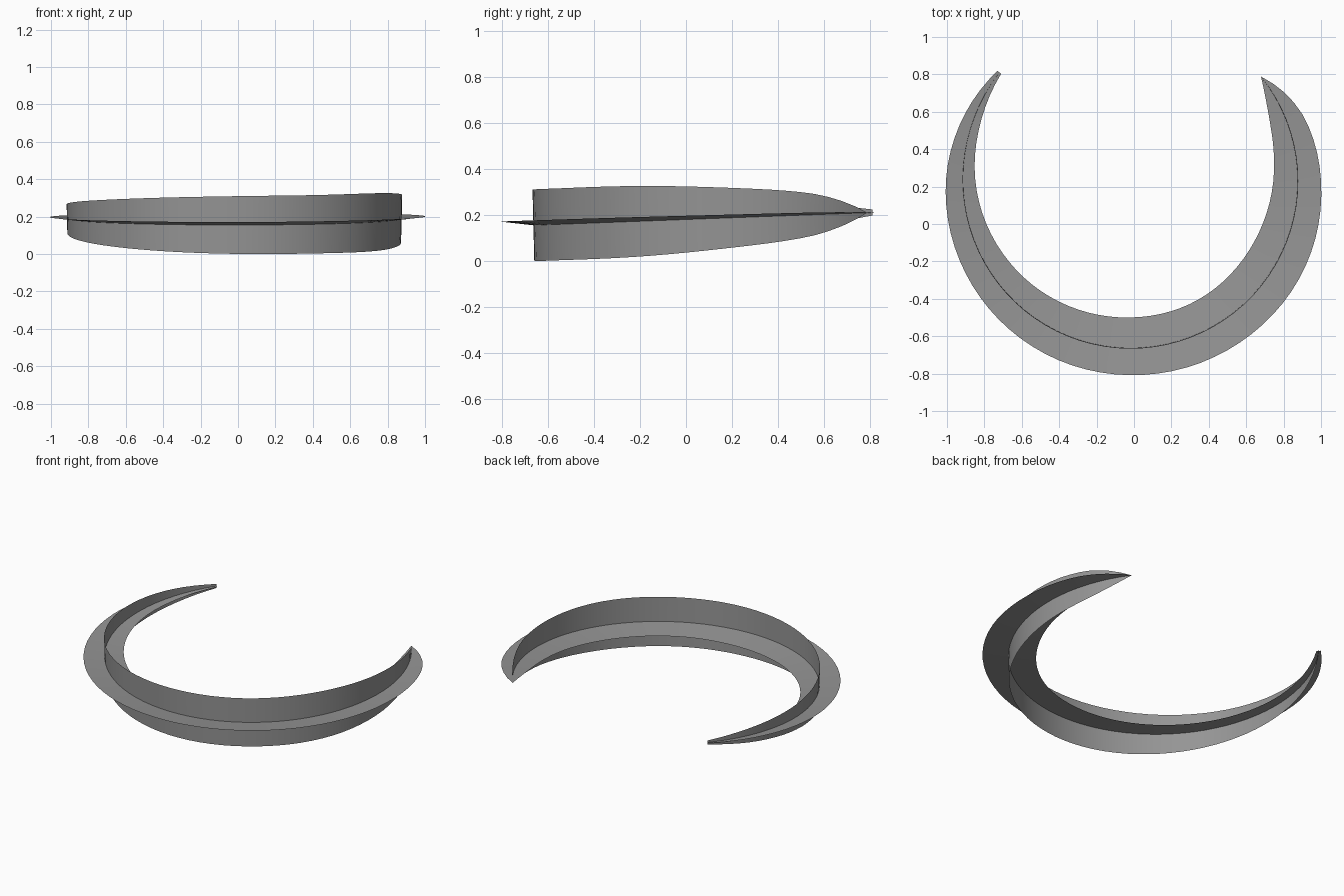
import bpy, math
from mathutils import Vector

cube = bpy.data.objects.get("Cube")
if cube:
    bpy.data.objects.remove(cube, do_unlink=True)

grey = bpy.data.materials.new("mid_grey")
grey.use_nodes = True
colour = (0.3, 0.3, 0.3, 1)
grey.diffuse_color = colour
grey.node_tree.nodes["Principled BSDF"].inputs["Base Color"].default_value = colour

SEGMENTS = 60
CENTRE = Vector((-0.018, 0.23, 0))
START, END = math.radians(38.7), math.radians(-219.6)
ROLL, LEAN = 0.11, 0.025

# Taper along the arc: position, outer width, inner width
TAPER = [(0, 0, 0), (0.03, 0.05, 0.05), (0.072, 0.095, 0.093),
         (0.15, 0.125, 0.13), (0.26, 0.148, 0.158), (0.4, 0.149, 0.163),
         (0.5, 0.145, 0.163), (0.6, 0.138, 0.147), (0.72, 0.12, 0.112),
         (0.85, 0.09, 0.065), (0.93, 0.055, 0.04), (1, 0.014, 0.012)]


def slope(i, k):
    a, b = TAPER[max(i - 1, 0)], TAPER[min(i + 1, len(TAPER) - 1)]
    return (b[k] - a[k]) / (b[0] - a[0])


def width(t, k):
    """Smooth interpolation of one column of the taper."""
    i = max(j for j in range(len(TAPER) - 1) if TAPER[j][0] <= t)
    a, b = TAPER[i], TAPER[i + 1]
    d = b[0] - a[0]
    u = (t - a[0]) / d
    ease = u * u * (3 - 2 * u)
    return (a[k] + (b[k] - a[k]) * ease
            + d * u * (1 - u) * ((1 - u) * slope(i, k) - u * slope(i + 1, k)))


def section(t):
    """Middle point and outward direction of the arc at t."""
    angle = START + (END - START) * t
    out = Vector((math.cos(angle), math.sin(angle), 0))
    mid = CENTRE + out * (0.893 + 0.018 * t ** 10)
    mid.z = 0.18 + 0.0377 * mid.y
    return mid, out


def ribbon(name, rows):
    """Thin sheet skinned over rows of points."""
    n = len(rows[0])
    verts = [p for row in rows for p in row]
    faces = [(i * n + j, i * n + j + 1, (i + 1) * n + j + 1, (i + 1) * n + j)
             for i in range(len(rows) - 1) for j in range(n - 1)]
    mesh = bpy.data.meshes.new(name)
    mesh.from_pydata(verts, [], faces)
    mesh.materials.append(grey)
    mesh.shade_smooth()
    obj = bpy.data.objects.new(name, mesh)
    bpy.context.collection.objects.link(obj)


flat_rows, upright_rows = [], []
for s in range(SEGMENTS + 1):
    t = s / SEGMENTS
    mid, out = section(t)
    outer, inner = width(t, 1), width(t, 2)
    half = (outer + inner) / 2
    across = out + Vector((0, 0, ROLL))
    up = Vector((0, 0, 1)) + out * LEAN
    flat_rows.append([mid - across * inner, mid, mid + across * outer])
    upright_rows.append([mid + up * half, mid, mid - up * half])

# Flat crescent and the upright band crossing it
ribbon("flat_crescent", flat_rows)
ribbon("upright_band", upright_rows)
